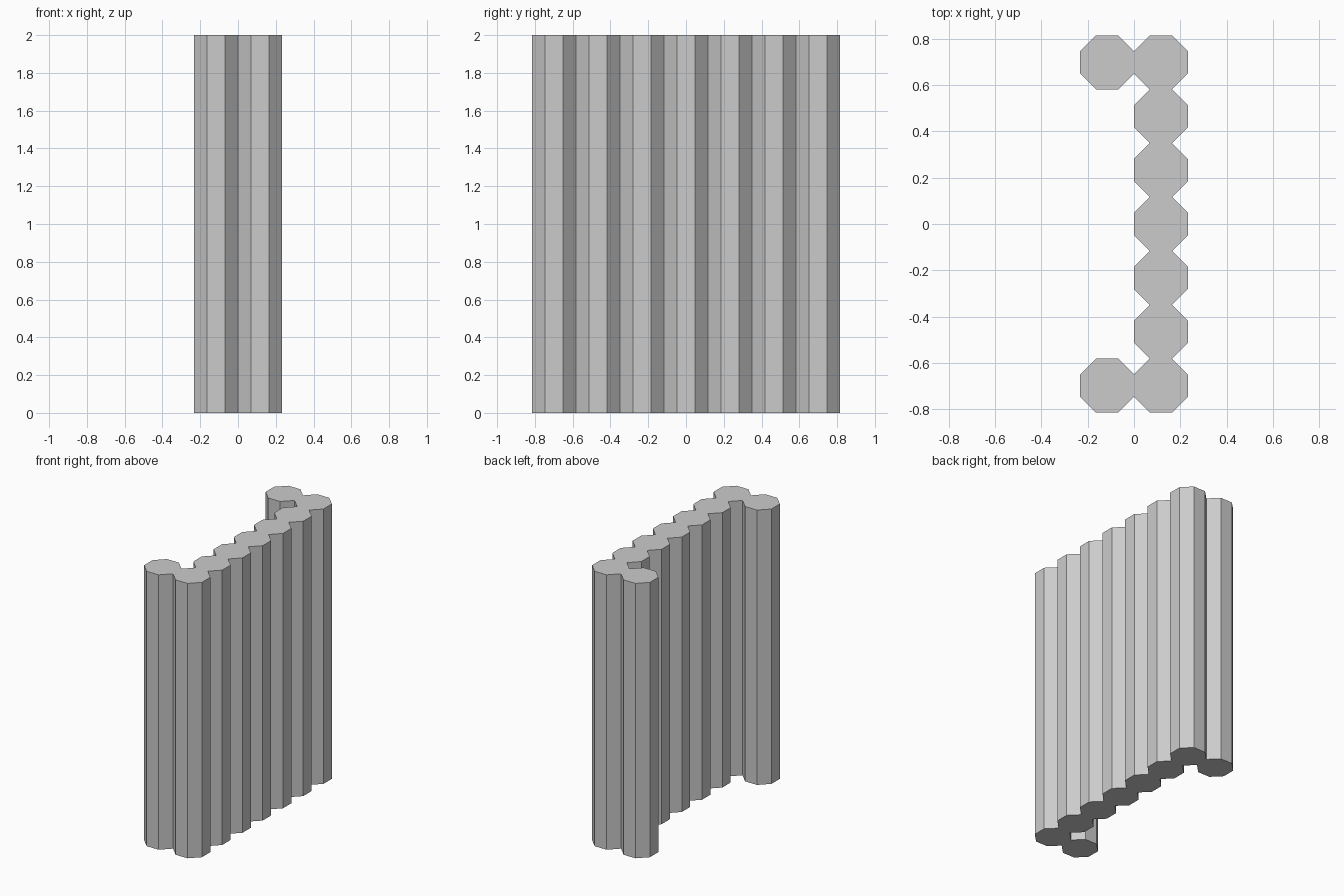
import bpy, bmesh, math

if "Cube" in bpy.data.objects:
    bpy.data.objects.remove(bpy.data.objects["Cube"])

SIZE = 1.63 / 7          # width across the flats of one octagonal column
HEIGHT = 2.0
RADIUS = SIZE / 2 / math.cos(math.pi / 8)

# Column centres: a straight row of seven plus one return at each end
centres = [(SIZE / 2, i * SIZE) for i in range(-3, 4)]
centres += [(-SIZE / 2, s * 3 * SIZE) for s in (-1, 1)]

bm = bmesh.new()

# Octagon footprints, welded where neighbouring flats meet
for cx, cy in centres:
    angles = [math.pi / 8 + k * math.pi / 4 for k in range(8)]
    bm.faces.new([bm.verts.new((cx + RADIUS * math.cos(a),
                                cy + RADIUS * math.sin(a), 0)) for a in angles])
bmesh.ops.remove_doubles(bm, verts=bm.verts[:], dist=0.001)

# Raise the footprint into one closed fluted wall
ext = bmesh.ops.extrude_face_region(bm, geom=bm.faces[:])
top = [g for g in ext["geom"] if isinstance(g, bmesh.types.BMVert)]
bmesh.ops.translate(bm, verts=top, vec=(0, 0, HEIGHT))
bmesh.ops.recalc_face_normals(bm, faces=bm.faces[:])

mesh = bpy.data.meshes.new("fluted_wall")
bm.to_mesh(mesh)
bm.free()
wall = bpy.data.objects.new("fluted_wall", mesh)
bpy.context.collection.objects.link(wall)
